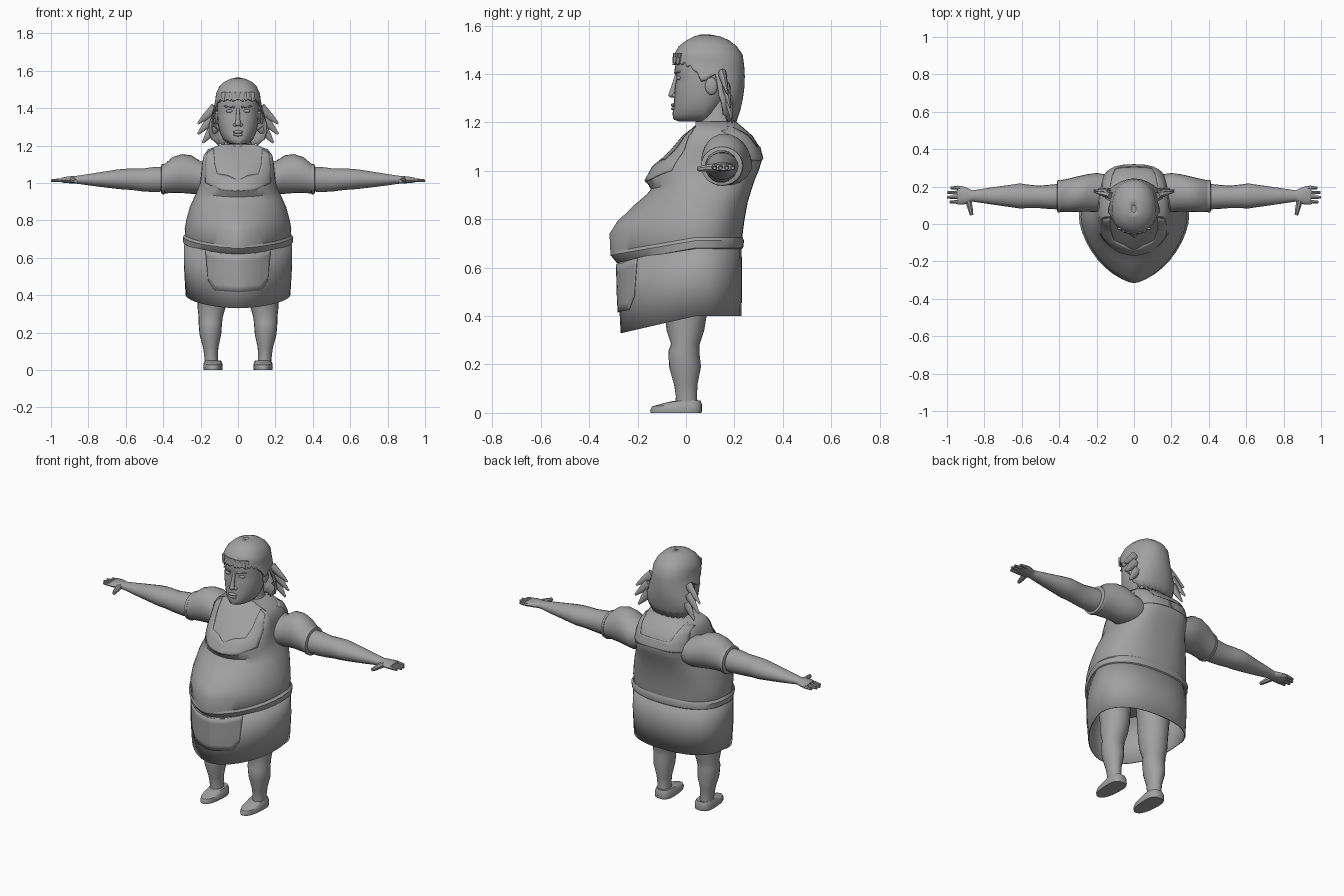
import bpy, bmesh, math
from mathutils import Vector
from mathutils.bvhtree import BVHTree

GREY = bpy.data.materials.new("plain_grey")
GREY.diffuse_color = (0.36, 0.36, 0.36, 1)


def finish(name, bm, mirror=False, thick=0, angle=40):
    """Turn a bmesh into a named, shaded object."""
    bmesh.ops.recalc_face_normals(bm, faces=bm.faces)
    me = bpy.data.meshes.new(name)
    bm.to_mesh(me)
    bm.free()
    me.materials.append(GREY)
    ob = bpy.data.objects.new(name, me)
    bpy.context.collection.objects.link(ob)
    bpy.ops.object.select_all(action='DESELECT')
    ob.select_set(True)
    bpy.context.view_layer.objects.active = ob
    bpy.ops.object.shade_smooth_by_angle(angle=math.radians(angle))
    if thick:
        ob.modifiers.new("thickness", 'SOLIDIFY').thickness = thick
    if mirror:
        ob.modifiers.new("mirror", 'MIRROR')
    return ob


def loft(name, rings, caps=True, closed=True, **kw):
    """Skin a list of point rings."""
    bm = bmesh.new()
    rows = [[bm.verts.new(p) for p in r] for r in rings]
    n = len(rows[0])
    for a, b in zip(rows, rows[1:]):
        for i in range(n if closed else n - 1):
            j = (i + 1) % n
            bm.faces.new((a[i], a[j], b[j], b[i]))
    if caps:
        bm.faces.new(rows[0])
        bm.faces.new(rows[-1])
    return finish(name, bm, **kw)


def power(v, p):
    return math.copysign(abs(v) ** (2 / p), v)


def egg(z, w, yf, yb, dip=0, yc=0.04, pf=2.0, pb=2.6, n=40, cx=0):
    """Horizontal ring with separate front and back roundness and a dipping front."""
    ring = []
    for i in range(n):
        t = 2 * math.pi * i / n
        c, s = math.cos(t), math.sin(t)
        p, reach = (pb, yb - yc) if s > 0 else (pf, yc - yf)
        y = power(s, p)
        ring.append((cx + w * power(c, p), yc + reach * y, z + dip * max(0, -y)))
    return ring


def tube(name, secs, n=14, **kw):
    """Limb along x from (x, y, z, half depth, half height)."""
    return loft(name, [[(x, y + ry * math.cos(2 * math.pi * i / n),
                         z + rz * math.sin(2 * math.pi * i / n)) for i in range(n)]
                       for x, y, z, ry, rz in secs], **kw)


def spike(name, a, b, r1, r2, flat=1.0, n=8, **kw):
    """Tapered round bar between two points."""
    a, b = Vector(a), Vector(b)
    d = (b - a).normalized()
    u = d.cross(Vector((0, 1, 0.01))).normalized()
    v = d.cross(u)
    def ring(p, r):
        return [p + r * (u * math.cos(2 * math.pi * i / n)
                + v * flat * math.sin(2 * math.pi * i / n)) for i in range(n)]
    return loft(name, [ring(a, r1), ring(a.lerp(b, .55), r1 * .55 + r2 * .45), ring(b, r2)], **kw)


def ball(name, loc, size, **kw):
    bm = bmesh.new()
    bmesh.ops.create_uvsphere(bm, u_segments=14, v_segments=9, radius=1)
    for v in bm.verts:
        v.co = Vector(loc) + Vector([a * b for a, b in zip(v.co, size)])
    return finish(name, bm, **kw)


def along(pts, t):
    f = t * (len(pts) - 1)
    i = min(int(f), len(pts) - 2)
    return Vector(pts[i]).lerp(Vector(pts[i + 1]), f - i)


def plate(name, base, inner, outer, side, off=0.004, steps=18, across=6):
    """Thin cloth panel laid on a body part between two x,z lines."""
    bm = bmesh.new()
    bm.from_mesh(base.data)
    tree = BVHTree.FromBMesh(bm)
    bm.free()
    rows = []
    for k in range(across + 1):
        row = []
        for i in range(steps + 1):
            x, z = along(inner, i / steps).lerp(along(outer, i / steps), k / across)
            hit, nor, _, _ = tree.ray_cast(Vector((x, side * 2, z)), Vector((0, -side, 0)))
            if hit is None:
                hit, nor, _, _ = tree.find_nearest(Vector((x, side * 0.2, z)))
            row.append(hit + Vector((0, side * off, 0)))
        rows.append(row)
    return loft(name, rows, caps=False, closed=False, mirror=True, thick=0.003)


# Torso: hanging belly, bust, flat back, shoulders
torso = loft("torso", [egg(z, w, f, b, d, pf=p, pb=q) for z, w, f, b, d, p, q in (
    (.665, .27, -.26, .22, -.05, 1.6, 2.3), (.70, .28, -.312, .23, -.05, 1.6, 2.3),
    (.755, .285, -.316, .236, -.015, 1.6, 2.3), (.80, .277, -.285, .242, -.01, 1.65, 2.4),
    (.87, .258, -.212, .255, -.01, 1.75, 2.6), (.92, .236, -.16, .27, -.015, 1.9, 2.8),
    (.965, .215, -.145, .285, -.04, 2, 3), (1.00, .203, -.168, .30, -.04, 2, 3.2),
    (1.05, .197, -.135, .316, -.03, 2, 3.2), (1.10, .192, -.065, .303, -.015, 2, 3.2),
    (1.145, .185, -.015, .275, 0, 2.2, 3.2), (1.18, .16, .03, .235, 0, 2.2, 3),
    (1.205, .09, .06, .205, 0, 2, 3))])

# Skirt shell, waistband and pocket
skirt = loft("skirt", [egg(z, w, f, b, d, pf=1.75, pb=2.35) for z, w, f, b, d in (
    (.70, .287, -.282, .23, -.07), (.55, .289, -.278, .231, -.07),
    (.40, .28, -.27, .23, -.07))], caps=False, thick=0.006)
loft("waistband", [egg(z, w, f, b, -.06, pf=1.65, pb=2.35) for z, w, f, b in (
    (.675, .282, -.272, .228), (.682, .293, -.288, .236), (.712, .295, -.312, .24),
    (.725, .284, -.308, .234))], caps=False)
plate("front_pocket", skirt, [(0, .615), (.09, .62), (.175, .64)],
      [(0, .415), (.125, .425), (.16, .48)], -1, off=.008)

# Bib and back straps
plate("bib_strap", torso, [(.13, 1.185), (.125, 1.10), (.11, 1.05), (.05, 1.04), (0, 1.015)],
      [(.165, 1.165), (.178, 1.08), (.175, 1.00), (.10, .965), (0, .95)], -1)
plate("back_strap", torso, [(.13, 1.185), (.115, 1.14), (.10, 1.10), (0, 1.10)],
      [(.165, 1.165), (.175, 1.10), (.17, 1.04), (0, 1.05)], 1)

# Sleeves and arms
tube("sleeve", [(.15, .165, 1.03, .10, .085), (.20, .168, 1.028, .105, .088),
                (.25, .166, 1.045, .10, .103), (.30, .16, 1.05, .095, .104),
                (.35, .153, 1.042, .09, .096), (.395, .149, 1.022, .084, .078)], n=24, mirror=True)
tube("sleeve_cuff", [(.39, .15, 1.02, .076, .07), (.393, .15, 1.02, .087, .082),
                     (.408, .148, 1.02, .086, .08), (.412, .148, 1.02, .074, .068)], n=24, mirror=True)
tube("arm", [(.38, .147, 1.02, .07, .066), (.45, .145, 1.018, .065, .068),
             (.51, .145, 1.016, .06, .062), (.57, .148, 1.02, .063, .058), (.61, .15, 1.02, .067, .056),
             (.65, .15, 1.02, .061, .052), (.75, .15, 1.018, .047, .038),
             (.85, .15, 1.017, .032, .023), (.875, .15, 1.017, .029, .02)], n=18, mirror=True)
tube("palm", [(.86, .15, 1.017, .028, .02), (.89, .151, 1.017, .042, .02),
              (.92, .153, 1.016, .05, .017), (.945, .155, 1.015, .05, .013)], mirror=True)
for i, tip in enumerate((.985, 1.0, .998, .98)):
    y = .118 + .025 * i
    spike(f"finger_{i + 1}", (.93, y, 1.015), (tip, y, 1.012), .011, .007, mirror=True)
spike("thumb", (.885, .125, 1.015), (.868, .048, 1.008), .018, .010, mirror=True)

# Legs and shoes
loft("leg", [egg(z, w, f, b, yc=(f + b) / 2, pb=2, n=20, cx=x) for z, x, w, f, b in (
    (.62, .14, .095, -.10, .10), (.40, .137, .08, -.087, .085), (.34, .141, .076, -.08, .075),
    (.285, .146, .065, -.062, .057), (.255, .148, .063, -.073, .055), (.19, .148, .058, -.07, .062),
    (.12, .146, .041, -.05, .048), (.07, .144, .036, -.042, .045), (.02, .14, .038, -.045, .05))],
    mirror=True)
loft("shoe", [egg(z, w, f, b, d, yc=.0, pf=2.3, pb=2.6, n=24, cx=.134) for z, w, f, b, d in (
    (0, .05, -.146, .064, 0), (.012, .052, -.148, .066, 0), (.035, .05, -.14, .066, -.008),
    (.052, .042, -.085, .06, -.01), (.05, .034, -.05, .05, 0))], mirror=True)

# Neck and head
loft("neck", [egg(z, w, f, b, yc=.13, pb=2, n=24) for z, w, f, b in (
    (1.13, .11, .0, .23), (1.19, .083, .045, .21), (1.22, .07, .06, .20), (1.30, .07, .06, .20))])
loft("head", [egg(z, w, f, b, yc=.07, pf=2.2, pb=2, n=32) for z, w, f, b in (
    (1.205, .03, -.03, .05), (1.212, .058, -.052, .08), (1.235, .081, -.056, .12),
    (1.27, .097, -.05, .15), (1.31, .106, -.048, .18), (1.36, .11, -.044, .195),
    (1.385, .11, -.038, .20), (1.415, .11, -.048, .21), (1.48, .104, -.036, .205),
    (1.52, .078, 0, .175), (1.54, .03, .05, .12))], angle=60)
spike("nose_bridge", (0, -.037, 1.40), (0, -.058, 1.315), .008, .014, n=10, angle=60)
ball("nose_tip", (0, -.056, 1.315), (.016, .017, .012))
ball("nostril", (.016, -.046, 1.311), (.011, .011, .010), mirror=True)
ball("upper_lip", (0, -.05, 1.272), (.029, .013, .008))
ball("lower_lip", (0, -.049, 1.257), (.025, .013, .008))
ball("eye", (.046, -.029, 1.384), (.02, .011, .009), mirror=True)
spike("brow", (.02, -.044, 1.405), (.075, -.026, 1.41), .006, .004, mirror=True)
ball("ear", (.112, .105, 1.35), (.012, .026, .036), mirror=True)

# Hair: one sheet from crown to fringe, temples and flared back
HAIR = ((1.563, .012, .06, .10), (1.556, .042, .035, .14), (1.54, .075, .002, .178),
        (1.515, .10, -.03, .21), (1.48, .117, -.05, .234), (1.44, .122, -.056, .24),
        (1.39, .133, -.056, .243), (1.34, .153, -.056, .241), (1.29, .172, -.05, .234),
        (1.24, .172, -.05, .222), (1.195, .14, -.05, .206))
HEM = ((-.1, 1.452), (-.01, 1.452), (.03, 1.43), (.07, 1.375), (.085, 1.375), (.10, 1.405),
       (.125, 1.40), (.14, 1.32), (.16, 1.26), (.19, 1.215), (.3, 1.20))


def interp(table, v, col=1):
    for a, b in zip(table, table[1:]):
        if min(a[0], b[0]) <= v <= max(a[0], b[0]):
            return a[col] + (b[col] - a[col]) * (v - a[0]) / (b[0] - a[0])
    return table[-1][col]


def hair_ring(z, n=56):
    w, f, b = (interp(HAIR, z, k) for k in (1, 2, 3))
    return egg(z, w, f, b, yc=.08, pf=2.2, pb=2.2, n=n)


columns = []
for i in range(56):
    hem = interp(HEM, hair_ring(1.44)[i][1]) - .014 * (i % 2)
    upper = [h[0] for h in HAIR[:5]]
    levels = upper + [1.48 + (hem - 1.48) * k / 6 for k in range(1, 7)]
    columns.append([hair_ring(z)[i] for z in levels])
loft("hair", list(zip(*columns)), caps=False, thick=0.01, angle=60)
ball("crown", (0, .08, 1.552), (.04, .045, .011))

# Fringe locks and flicked ends
for i in range(7):
    x = -.075 + .025 * i
    y = -.052 + 4 * x * x
    spike(f"fringe_lock_{i + 1}", (x, y + .006, 1.485),
          (x * 1.04, y - .001, 1.437 + .008 * (i % 2)), .015, .006, flat=.5, angle=60)
for i, (a, b) in enumerate((((.12, .15, 1.40), (.214, .172, 1.318)),
                            ((.13, .165, 1.35), (.214, .182, 1.262)),
                            ((.125, .175, 1.30), (.188, .188, 1.215)))):
    spike(f"hair_flick_{i + 1}", a, b, .03, .006, flat=.6, mirror=True, angle=60)
